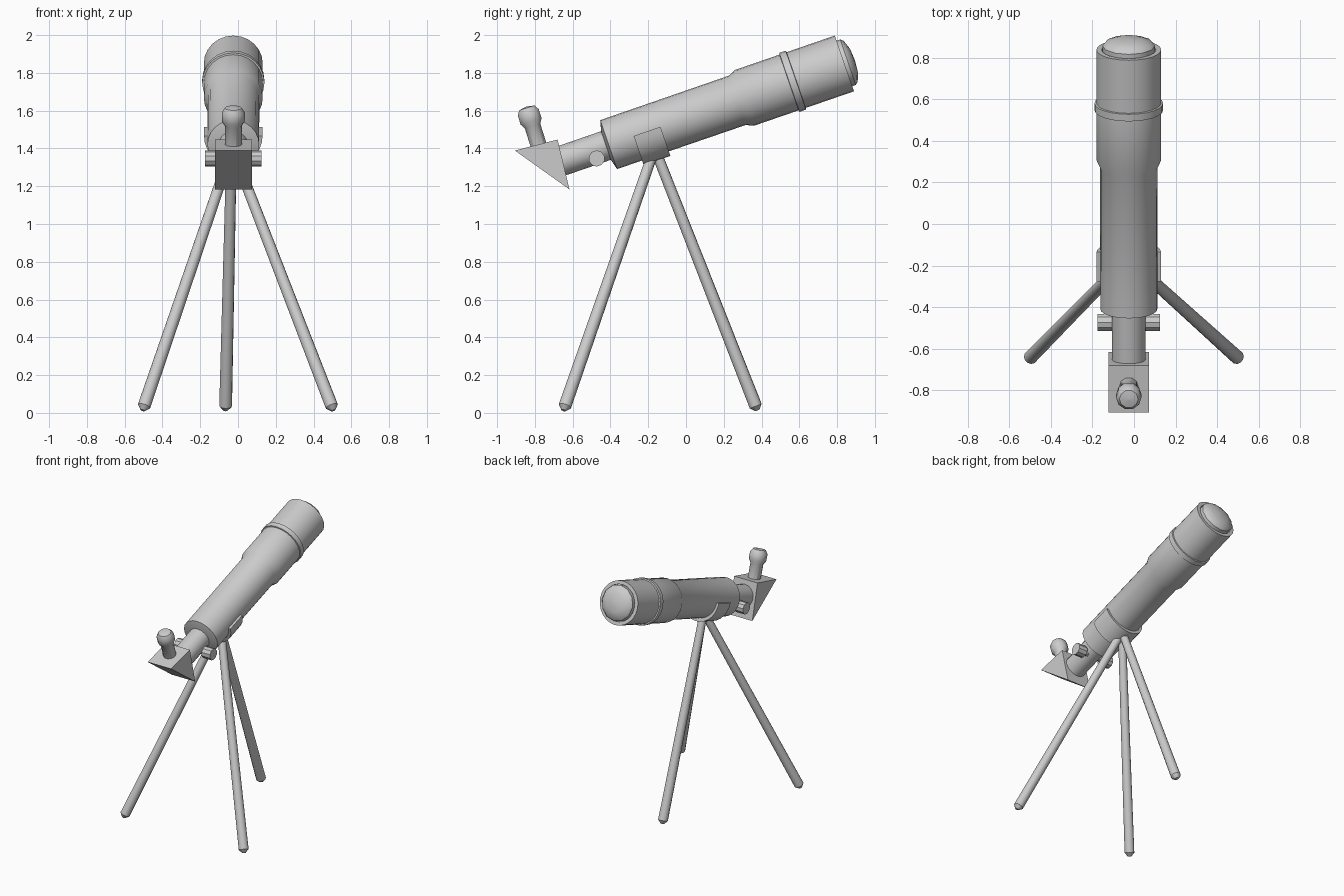
import bpy, bmesh
from math import sin, cos, pi, radians
from mathutils import Vector

if "Cube" in bpy.data.objects:
    bpy.data.objects.remove(bpy.data.objects["Cube"])

CX = -0.025                                   # optical axis offset in x
A = radians(19)                               # tube tilt
FRONT = Vector((CX, 0.8386, 1.85))            # centre of the tube's front rim
BACK = Vector((0, -cos(A), -sin(A)))          # along the tube, towards the eyepiece
UP = Vector((0, -sin(A), cos(A)))             # perpendicular to the tube


def finish(name, bm, angle=35):
    bmesh.ops.recalc_face_normals(bm, faces=bm.faces)
    me = bpy.data.meshes.new(name)
    bm.to_mesh(me)
    bm.free()
    ob = bpy.data.objects.new(name, me)
    bpy.context.collection.objects.link(ob)
    bpy.ops.object.select_all(action='DESELECT')
    ob.select_set(True)
    bpy.context.view_layer.objects.active = ob
    bpy.ops.object.shade_smooth_by_angle(angle=radians(angle))
    return ob


def lathe(name, profile, origin, axis, sides, angle=35):
    """Revolve (radius, distance) pairs about an axis; both ends are capped."""
    bm = bmesh.new()
    rot = Vector((0, 0, 1)).rotation_difference(Vector(axis))
    rings = []
    for r, t in profile:
        rings.append([bm.verts.new(Vector(origin) + rot @ Vector(
            (r * cos(2 * pi * i / sides), r * sin(2 * pi * i / sides), t)))
            for i in range(sides)])
    for a, b in zip(rings, rings[1:]):
        for i in range(sides):
            j = (i + 1) % sides
            bm.faces.new((a[i], a[j], b[j], b[i]))
    bm.faces.new(rings[0])
    bm.faces.new(rings[-1])
    return finish(name, bm, angle)


def extrude(name, points, offset, angle=35):
    """Extrude a closed outline along an offset vector."""
    bm = bmesh.new()
    face = bm.faces.new([bm.verts.new(p) for p in points])
    res = bmesh.ops.extrude_face_region(bm, geom=[face], use_keep_orig=True)
    verts = [v for v in res['geom'] if isinstance(v, bmesh.types.BMVert)]
    bmesh.ops.translate(bm, verts=verts, vec=offset)
    return finish(name, bm, angle)


# main tube with dew shield, collar and stepped rear
lathe("main_tube", [
    (0.130, 0.02), (0.130, 0.0), (0.156, 0.0), (0.156, 0.27),
    (0.165, 0.272), (0.165, 0.308), (0.156, 0.31), (0.156, 0.56),
    (0.138, 0.60), (0.137, 1.32), (0.08, 1.335)], FRONT, BACK, 24)

# bulging front lens
lathe("front_lens", [
    (0.127, -0.02), (0.127, 0.02), (0.115, 0.035), (0.065, 0.053),
    (0.005, 0.058)], FRONT, -BACK, 12)

# focuser draw tube
lathe("focuser_tube", [(0.08, 1.30), (0.08, 1.59)], FRONT, BACK, 16)

# focus knobs and their shaft
KY, KZ = -0.473, 1.347
lathe("focus_shaft", [(0.02, -0.12), (0.02, 0.12)], (CX, KY, KZ), (1, 0, 0), 8)
for side, label in ((-1, "left"), (1, "right")):
    lathe(f"{label}_focus_knob", [(0.043, 0.08), (0.043, 0.15)],
          (CX, KY, KZ), (side, 0, 0), 10)

# triangular diagonal prism
extrude("diagonal_prism",
        [(CX - 0.098, y, z) for y, z in ((-0.906, 1.389), (-0.68, 1.447), (-0.617, 1.183))],
        Vector((0.196, 0, 0)))

# eyepiece
lathe("eyepiece", [
    (0.045, -0.02), (0.045, 0.125), (0.061, 0.15), (0.061, 0.20),
    (0.045, 0.225), (0.004, 0.232)], (CX, -0.775, 1.40), (0, -0.30, 0.954), 10)

# half-round cradle under the tube
N = 14
arc = [pi + pi * i / N for i in range(N + 1)]
start = FRONT + BACK * 1.03
outline = [start + Vector((0.155 * cos(a), 0, 0)) + UP * (0.163 * sin(a)) for a in arc]
extrude("mount_cradle", outline, BACK * 0.15)

# tripod legs with pointed feet
legs = {
    "left_leg": ((-0.045, -0.18, 1.36), (-0.505, -0.649, 0.013)),
    "right_leg": ((-0.015, -0.18, 1.36), (0.505, -0.649, 0.013)),
    "rear_leg": ((-0.035, -0.15, 1.36), (-0.066, 0.378, 0.013)),
}
for name, (top, foot) in legs.items():
    top, foot = Vector(top), Vector(foot)
    d = foot - top
    L = d.length
    lathe(name, [(0.028, 0), (0.034, L - 0.025), (0.012, L)], top, d.normalized(), 12)
